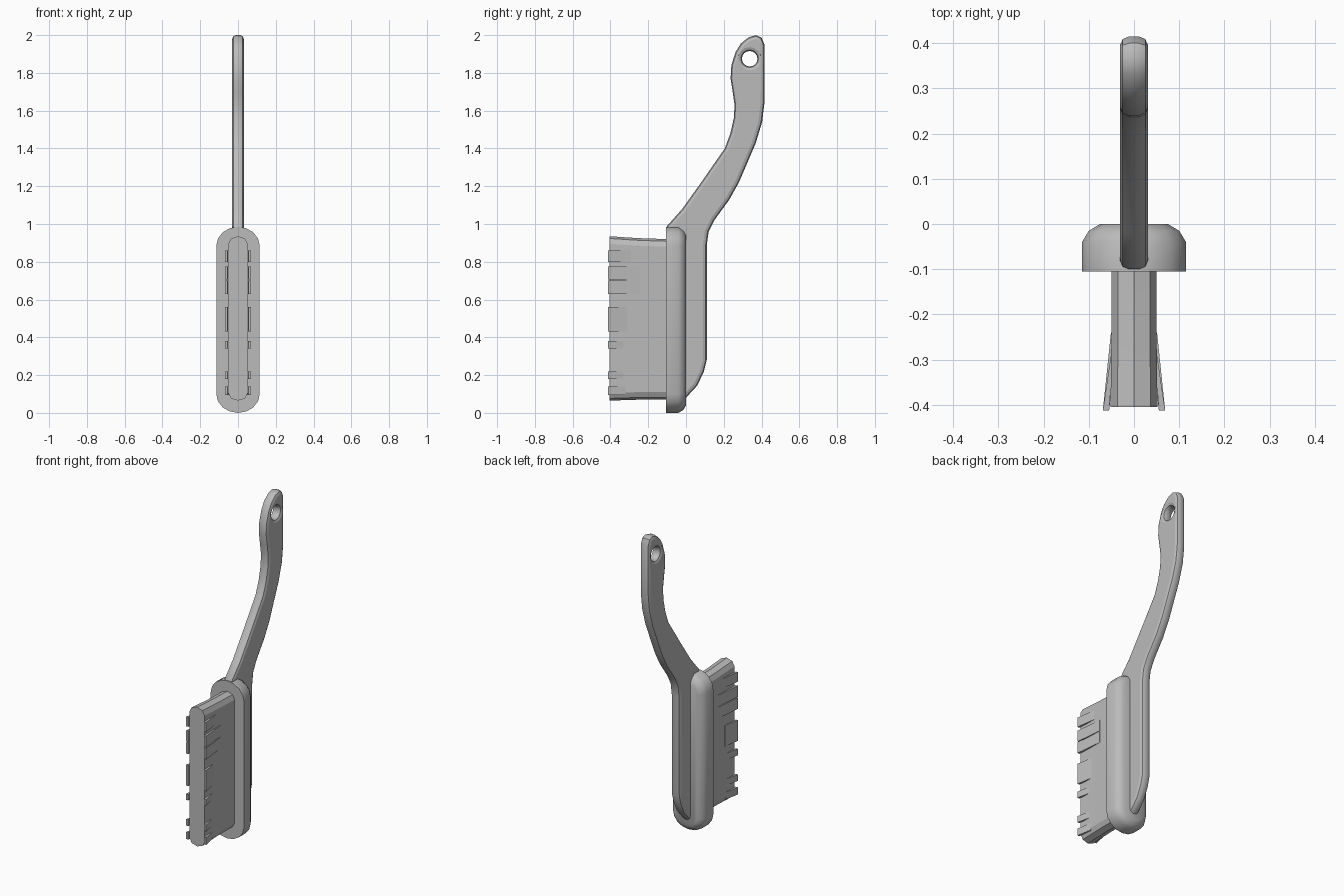
import bpy
import bmesh
from math import cos, sin, pi, radians

cube = bpy.data.objects.get("Cube")
if cube:
    bpy.data.objects.remove(cube, do_unlink=True)

grey = bpy.data.materials.new("plain_grey")
grey.use_nodes = True
grey.diffuse_color = (0.5, 0.5, 0.5, 1)
grey.node_tree.nodes["Principled BSDF"].inputs["Base Color"].default_value = (0.5, 0.5, 0.5, 1)


def finish(obj, angle=35):
    bpy.ops.object.select_all(action="DESELECT")
    obj.select_set(True)
    bpy.context.view_layer.objects.active = obj
    bpy.ops.object.shade_smooth_by_angle(angle=radians(angle))


def loft(name, rings, angle=35):
    """Closed solid through rings with equal point counts."""
    bm = bmesh.new()
    loops = [[bm.verts.new(p) for p in ring] for ring in rings]
    count = len(loops[0])
    for a, b in zip(loops, loops[1:]):
        for i in range(count):
            j = (i + 1) % count
            bm.faces.new((a[i], a[j], b[j], b[i]))
    bm.faces.new(loops[0])
    bm.faces.new(loops[-1])
    bmesh.ops.recalc_face_normals(bm, faces=bm.faces)
    mesh = bpy.data.meshes.new(name)
    bm.to_mesh(mesh)
    bm.free()
    obj = bpy.data.objects.new(name, mesh)
    bpy.context.collection.objects.link(obj)
    mesh.materials.append(grey)
    finish(obj, angle)
    return obj


def oblong(y, half, bottom, top, end, steps):
    """Upright strip with rounded ends, at depth y."""
    ring = []
    for centre, start in ((top - end, 0), (bottom + end, pi)):
        for i in range(steps + 1):
            t = start + pi * i / steps
            ring.append((half * cos(t), y, centre + end * sin(t)))
    return ring


# Brush head with a sloped rim at the back
loft("brush_head", [
    oblong(-0.105, 0.115, 0, 0.985, 0.1, 8),
    oblong(-0.04, 0.115, 0, 0.985, 0.1, 8),
    oblong(-0.015, 0.1, 0.015, 0.97, 0.09, 8),
    oblong(0, 0.075, 0.04, 0.945, 0.07, 8),
])

# Main bristle block
loft("bristle_block", [
    oblong(-0.1, 0.05, 0.07, 0.92, 0.04, 4),
    oblong(-0.25, 0.05, 0.07, 0.925, 0.04, 4),
    oblong(-0.405, 0.052, 0.065, 0.935, 0.04, 4),
], 25)

# Tufts that splay out of both sides: bottom, top, inner end of the split
tufts = [(0.095, 0.14, -0.32), (0.18, 0.22, -0.33), (0.34, 0.38, -0.33),
         (0.43, 0.56, -0.31), (0.63, 0.7, -0.24), (0.705, 0.775, -0.24),
         (0.8, 0.86, -0.29)]
for side, label in ((1, "left"), (-1, "right")):
    for n, (low, high, inner) in enumerate(tufts, 1):
        rings = []
        for z in (low, high):
            rings.append([(side * x, y, z) for x, y in
                          ((0.046, inner), (0.051, inner),
                           (0.069, -0.413), (0.055, -0.413))])
        loft(f"{label}_tuft_{n}", rings)

# Handle: one outline running down the back of the head, with a hanging hole
outline = [
    (-0.1, 0.97), (-0.1, 0.99), (-0.02, 1.08), (0.08, 1.22), (0.205, 1.4),
    (0.235, 1.48), (0.253, 1.56), (0.257, 1.63), (0.247, 1.7), (0.236, 1.77),
    (0.24, 1.84), (0.262, 1.91), (0.29, 1.955), (0.33, 1.988), (0.37, 2.0),
    (0.4, 1.987), (0.415, 1.95), (0.415, 1.64), (0.403, 1.54), (0.37, 1.43),
    (0.28, 1.22), (0.23, 1.13), (0.15, 1.02), (0.12, 0.96), (0.11, 0.89),
    (0.11, 0.28), (0.095, 0.22), (0.06, 0.145), (0.0, 0.08), (-0.05, 0.06),
    (-0.05, 0.97),
]
hole = [(0.337 + 0.041 * cos(2 * pi * i / 16), 1.875 + 0.041 * sin(2 * pi * i / 16))
        for i in range(16)]
curve = bpy.data.curves.new("handle", "CURVE")
curve.dimensions = "2D"
curve.fill_mode = "BOTH"
curve.bevel_depth = 0.02
curve.bevel_resolution = 1
curve.extrude = 0.011
curve.offset = -0.02
for points in (outline, hole[::-1]):
    spline = curve.splines.new("POLY")
    spline.points.add(len(points) - 1)
    for point, (y, z) in zip(spline.points, points):
        point.co = (y, z, 0, 1)
    spline.use_cyclic_u = True
curve.materials.append(grey)
handle = bpy.data.objects.new("handle", curve)
bpy.context.collection.objects.link(handle)
handle.rotation_euler = (pi / 2, 0, pi / 2)
bpy.ops.object.select_all(action="DESELECT")
handle.select_set(True)
bpy.context.view_layer.objects.active = handle
bpy.ops.object.convert(target="MESH")
finish(bpy.context.view_layer.objects.active, 40)
